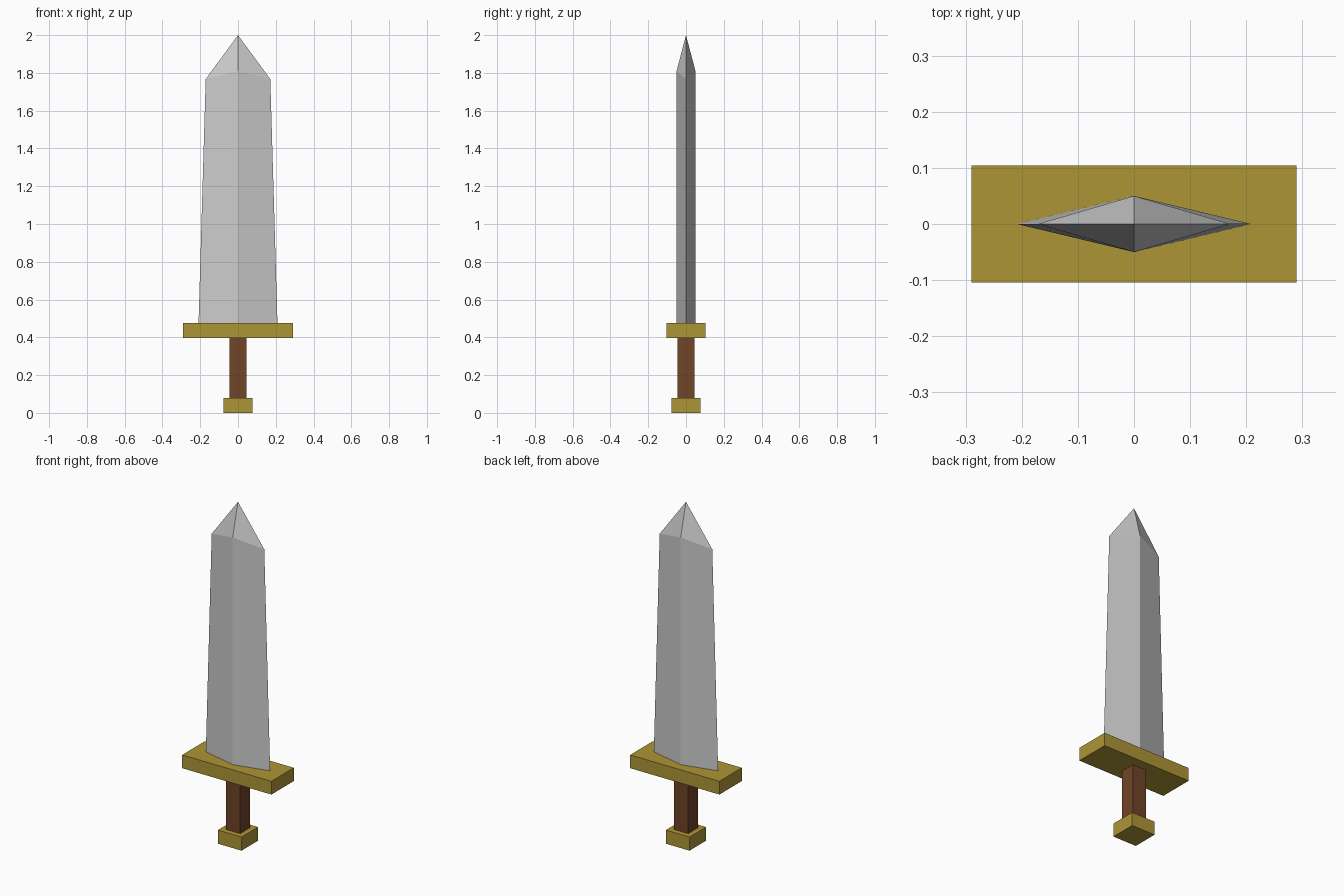
import bpy
import bmesh

if "Cube" in bpy.data.objects:
    bpy.data.objects.remove(bpy.data.objects["Cube"])


def material(name, rgb):
    mat = bpy.data.materials.new(name)
    mat.diffuse_color = (*rgb, 1.0)
    mat.use_nodes = True
    mat.node_tree.nodes["Principled BSDF"].inputs["Base Color"].default_value = mat.diffuse_color
    return mat


def block(name, half_x, half_y, z0, z1, mat):
    bpy.ops.mesh.primitive_cube_add(size=1, location=(0, 0, (z0 + z1) / 2))
    obj = bpy.context.object
    obj.name = name
    obj.scale = (2 * half_x, 2 * half_y, z1 - z0)
    bpy.ops.object.transform_apply(location=False, rotation=False, scale=True)
    obj.data.materials.append(mat)
    return obj


gold = material("gold", (0.42, 0.30, 0.037))
brown = material("brown", (0.16, 0.058, 0.02))

# Hilt: pommel, grip and cross guard
block("pommel", 0.077, 0.077, 0.0, 0.08, gold)
block("grip", 0.046, 0.046, 0.08, 0.397, brown)
block("cross_guard", 0.29, 0.104, 0.397, 0.475, gold)


# Blade: two diamond sections joined, then closed to a point
def diamond(bm, half_x, half_y, edge_z, ridge_z):
    return [bm.verts.new(p) for p in (
        (half_x, 0, edge_z), (0, half_y, ridge_z),
        (-half_x, 0, edge_z), (0, -half_y, ridge_z))]


bm = bmesh.new()
base = diamond(bm, 0.209, 0.05, 0.475, 0.475)
shoulder = diamond(bm, 0.171, 0.05, 1.767, 1.81)
tip = bm.verts.new((0, 0, 2.0))
bm.faces.new(base[::-1])
for i in range(4):
    j = (i + 1) % 4
    bm.faces.new((base[i], base[j], shoulder[j], shoulder[i]))
    bm.faces.new((shoulder[i], shoulder[j], tip))
bmesh.ops.recalc_face_normals(bm, faces=bm.faces)
mesh = bpy.data.meshes.new("blade")
bm.to_mesh(mesh)
bm.free()
bpy.context.collection.objects.link(bpy.data.objects.new("blade", mesh))
